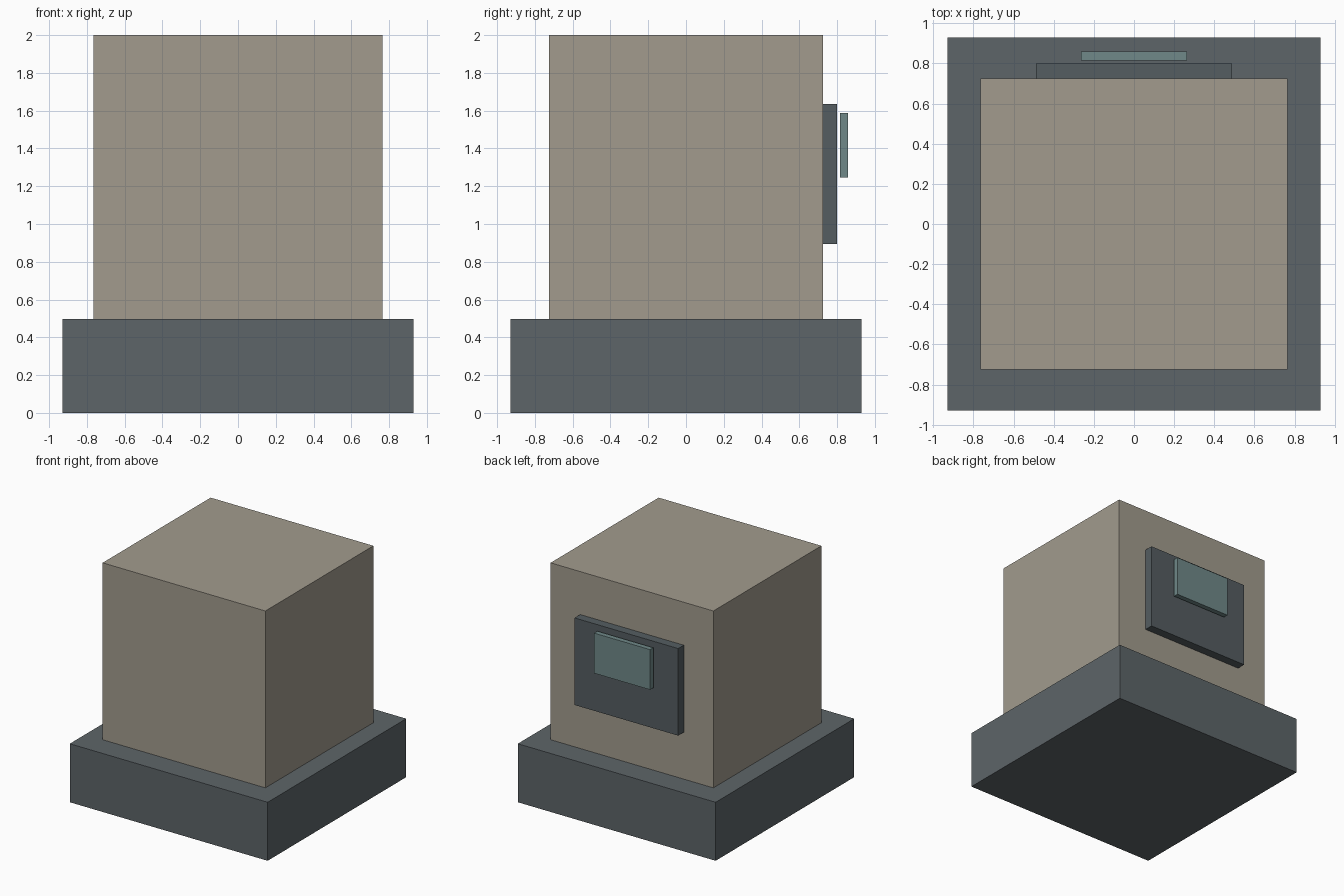
import bpy

if "Cube" in bpy.data.objects:
    bpy.data.objects.remove(bpy.data.objects["Cube"])


def material(name, rgb):
    mat = bpy.data.materials.new(name)
    mat.diffuse_color = (*rgb, 1)
    mat.use_nodes = True
    mat.node_tree.nodes["Principled BSDF"].inputs["Base Color"].default_value = mat.diffuse_color
    return mat


def box(name, lo, hi, mat):
    """Flat-faced box spanning two opposite corners."""
    centre = [(a + b) / 2 for a, b in zip(lo, hi)]
    bpy.ops.mesh.primitive_cube_add(size=1, location=centre)
    obj = bpy.context.object
    obj.name = name
    obj.scale = [b - a for a, b in zip(lo, hi)]
    bpy.ops.object.transform_apply(location=False, rotation=False, scale=True)
    obj.data.materials.append(mat)
    return obj


stone = material("beige", (0.36, 0.33, 0.27))
slate = material("dark_slate", (0.11, 0.13, 0.14))
panel = material("panel_slate", (0.09, 0.11, 0.12))
glass = material("teal_glass", (0.16, 0.25, 0.25))

# Plinth and main block
box("base", (-0.93, -0.93, 0), (0.93, 0.93, 0.497), slate)
box("body", (-0.765, -0.725, 0.497), (0.765, 0.725, 2), stone)

# Back panel with a small screen floating just off it
box("back_panel", (-0.487, 0.725, 0.895), (0.487, 0.80, 1.635), panel)
box("screen", (-0.263, 0.815, 1.247), (0.263, 0.858, 1.588), glass)
